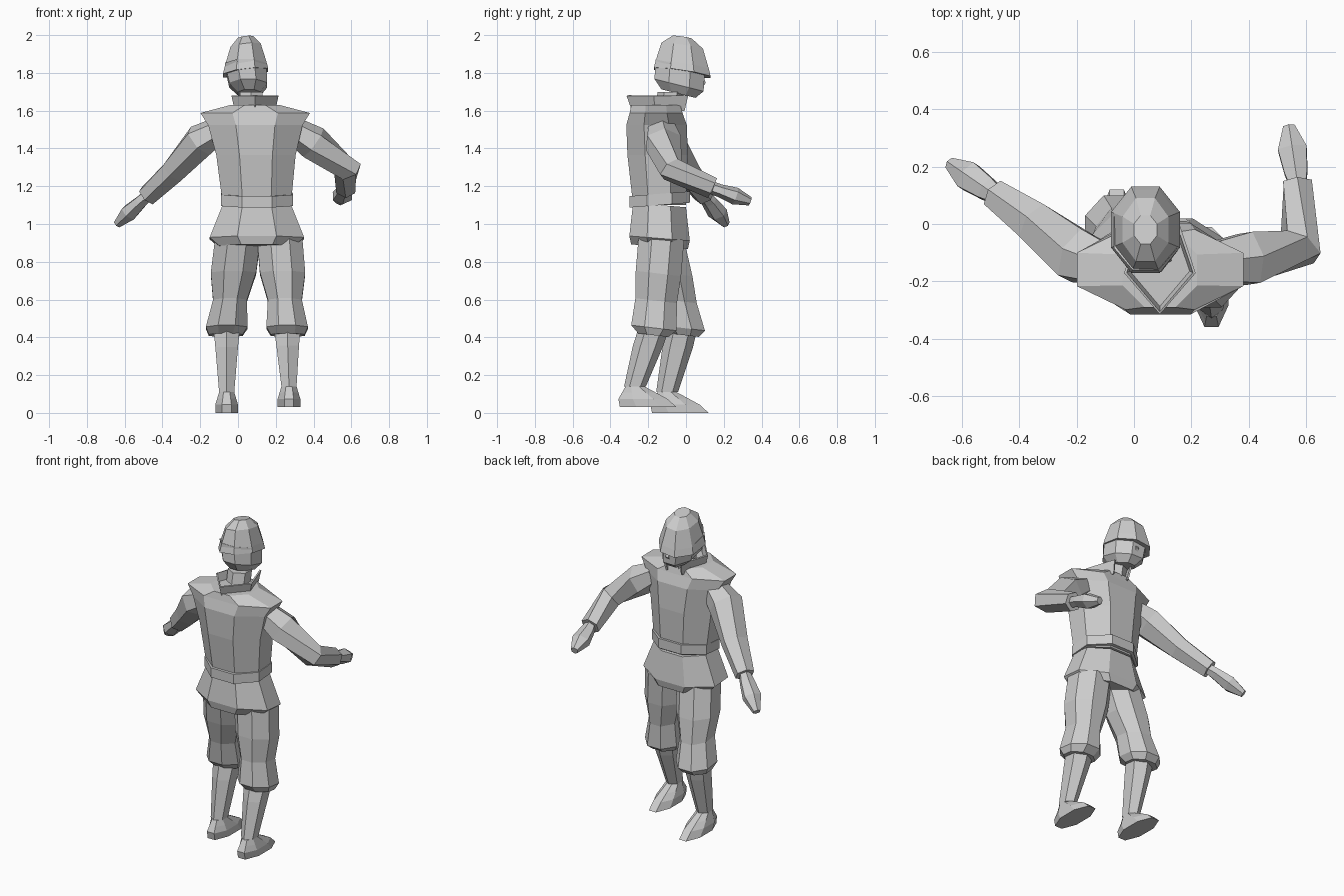
import bpy, bmesh, math
from mathutils import Vector

cube = bpy.data.objects.get("Cube")
if cube:
    bpy.data.objects.remove(cube)

# One plain grey for the whole figure
tone = .6
grey = bpy.data.materials.new("light_grey")
grey.use_nodes = True
grey.diffuse_color = (tone, tone, tone, 1)
shader = grey.node_tree.nodes["Principled BSDF"]
shader.inputs["Base Color"].default_value = grey.diffuse_color


def finish(name, bm):
    """Turn the finished bmesh into a named, grey object."""
    bmesh.ops.recalc_face_normals(bm, faces=bm.faces)
    mesh = bpy.data.meshes.new(name)
    bm.to_mesh(mesh)
    bm.free()
    mesh.materials.append(grey)
    part = bpy.data.objects.new(name, mesh)
    bpy.context.collection.objects.link(part)
    return part


def bridge(bm, low, high, closed=True):
    """Join two rows of vertices with a band of quads."""
    count = len(low)
    for i in range(count if closed else count - 1):
        following = (i + 1) % count
        bm.faces.new((low[i], low[following], high[following], high[i]))


def skin(name, loops):
    """Bridge a list of point loops and cap both ends."""
    bm = bmesh.new()
    rows = [[bm.verts.new(point) for point in loop] for loop in loops]
    for low, high in zip(rows, rows[1:]):
        bridge(bm, low, high)
    bm.faces.new(rows[0])
    bm.faces.new(rows[-1])
    return finish(name, bm)


def polygon(centre, across, through, sides):
    """Polygon whose flat sides touch the two half extents."""
    grow = 1 / math.cos(math.pi / sides)
    angles = [math.tau * (i + .5) / sides for i in range(sides)]
    return [centre + grow * (across * math.cos(a) + through * math.sin(a)) for a in angles]


def stack(name, low, high, profile, sides=8, lean=0, roll=0):
    """Level rings from low to high; profile holds (fraction, half width, half depth)."""
    low, high = Vector(low), Vector(high)
    loops = []
    for fraction, width, depth in profile:
        centre = low + (high - low) * fraction
        across = Vector((1, 0, roll)) * width
        through = Vector((0, 1, lean)) * depth
        loops.append(polygon(centre, across, through, sides))
    return skin(name, loops)


def limb(name, points, sizes, sides=6):
    """Rings set square to a path of points; sizes holds (half width, half height)."""
    loops = []
    last = len(points) - 1
    for i, (point, (width, height)) in enumerate(zip(points, sizes)):
        along = Vector()
        if i > 0:
            along += (point - points[i - 1]).normalized()
        if i < last:
            along += (points[i + 1] - point).normalized()
        along.normalize()
        across = along.cross(Vector((0, 0, 1))).normalized()
        upward = across.cross(along)
        loops.append(polygon(point, across * width, upward * height, sides))
    return skin(name, loops)


# Head, helmet and neck
stack("head", (.06, -.04, 1.69), (.04, -.03, 1.84),
      [(0, .06, .09), (.3, .1, .13), (1, .11, .13)], lean=-.25)
stack("helmet", (.04, -.02, 1.8), (.04, -.02, 2),
      [(0, .12, .15), (.2, .11, .14), (.7, .08, .11), (.94, .04, .05)], lean=-.15, roll=.12)
stack("neck", (.07, -.1, 1.6), (.07, -.08, 1.7), [(0, .06, .06), (1, .06, .06)], sides=6)
limb("nose", [Vector((.06, .06, 1.77)), Vector((.06, .1, 1.74))], [(.01, .03), (.01, .01)], sides=4)

# Jacket, belt and skirt
waist = Vector((.1, -.14, 1.1))
stack("jacket", waist, (.09, -.16, 1.63),
      [(0, .18, .14), (.5, .21, .16), (.8, .25, .16), (.92, .29, .14), (1, .13, .13)])
stack("belt", waist, waist + Vector((0, 0, .06)), [(0, .19, .16), (1, .19, .16)], lean=.08)
stack("skirt", waist - Vector((0, 0, .22)), waist,
      [(0, .2, .15), (.2, .25, .16), (1, .18, .14)], lean=-.08)

# Open collar: pointed at the back, with a gap at the throat
half = [(.06, .13), (.12, -.05), (0, -.19)]
outline = half + [(-x, y) for x, y in reversed(half[:2])]
bm = bmesh.new()
rows = [[bm.verts.new((.09 + x * spread, -.12 + y * spread, height)) for x, y in outline]
        for spread, height in ((.85, 1.6), (1, 1.68))]
bridge(bm, rows[0], rows[1], closed=False)
thick = finish("collar", bm).modifiers.new("thickness", "SOLIDIFY")
thick.thickness = .01
thick.offset = 0

# Arms: joints from inside the chest to the fingertips
arms = {
    "right": [(-.1, -.14, 1.5), (-.2, -.11, 1.44), (-.34, 0, 1.28), (-.48, .1, 1.15), (-.64, .21, 1)],
    "left": [(.29, -.13, 1.5), (.4, -.12, 1.43), (.58, -.08, 1.29), (.57, .14, 1.19), (.54, .34, 1.12)],
}
for side, joints in arms.items():
    joints = [Vector(joint) for joint in joints]
    limb(side + "_sleeve", joints[:-1], [(.07, .06), (.09, .08), (.07, .06), (.05, .05)])
    wrist, tip = joints[-2:]
    # Mitten hand that swells at the knuckles and ends in a point
    limb(side + "_hand", [wrist.lerp(tip, step) for step in (0, .2, .6, 1)],
         [(.03, .03), (.04, .03), (.05, .04), (.02, .02)])

# Legs: baggy breeches, stockings and shoes, one leg a step ahead
legs = {
    "right": [(0, -.13, .93), (-.06, -.02, .45), (-.06, -.1, 0)],
    "left": [(.22, -.13, .93), (.26, -.17, .45), (.27, -.27, .03)],
}
for side, joints in legs.items():
    hip, knee, heel = [Vector(joint) for joint in joints]
    ankle = heel + Vector((0, 0, .11))
    sole = heel + Vector((0, .07, 0))
    stack(side + "_breeches", knee, hip,
          [(-.08, .09, .08), (0, .11, .12), (.3, .09, .11), (.6, .12, .12), (1, .12, .12)], lean=-.12)
    stack(side + "_stocking", ankle, knee, [(0, .04, .05), (.7, .06, .07), (1, .07, .07)], sides=6)
    stack(side + "_shoe", sole, ankle,
          [(0, .06, .15), (.4, .06, .13), (.7, .05, .09), (1, .04, .05)])
